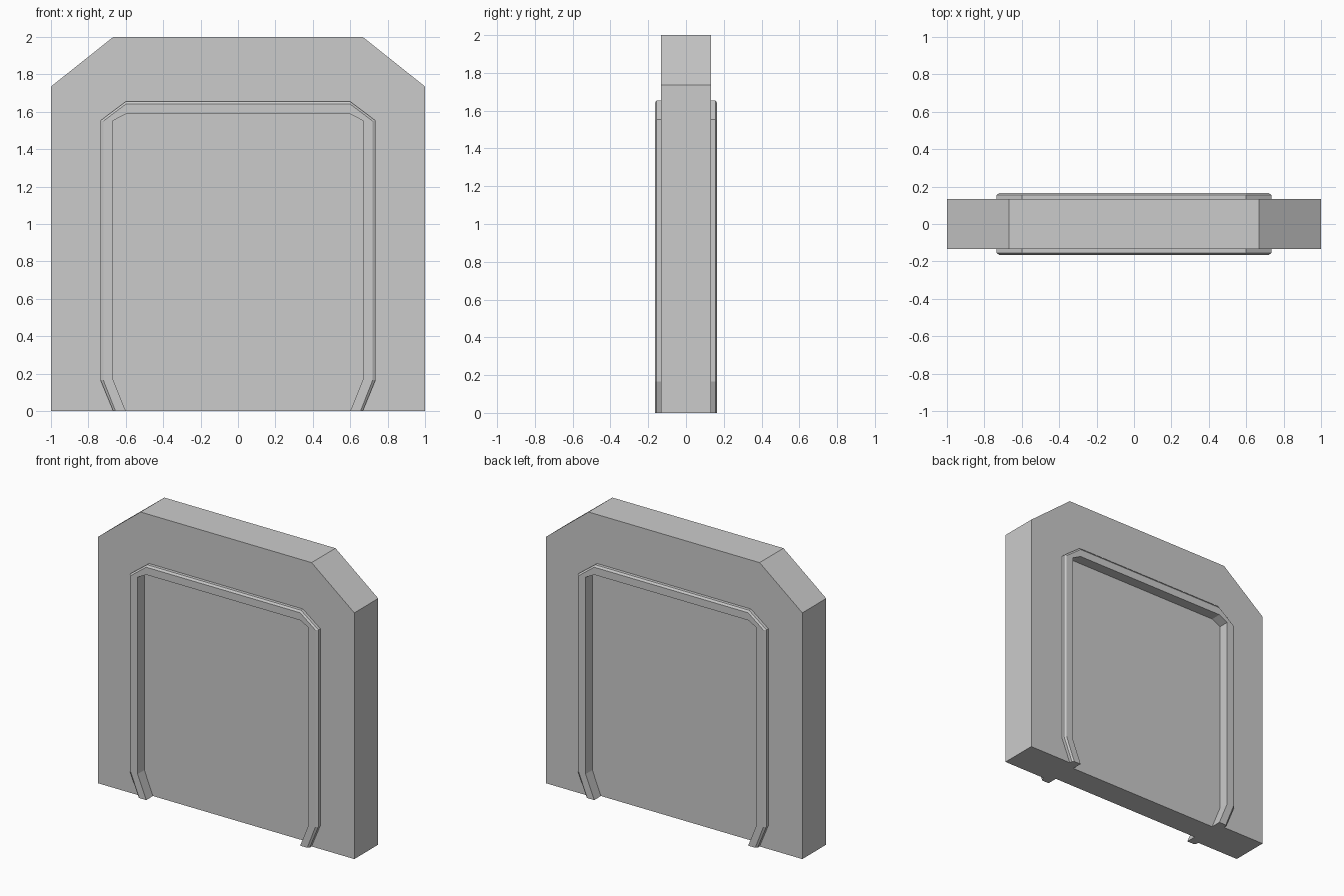
import bpy
import bmesh

if "Cube" in bpy.data.objects:
    bpy.data.objects.remove(bpy.data.objects["Cube"])

# Half outlines (x, z), from the floor up to the top centre; mirrored below
SLAB = [(1.0, 0), (1.0, 0.165), (1.0, 1.735), (0.667, 2.0)]
TRIM_OUTER = [(0.667, 0), (0.735, 0.165), (0.735, 1.553), (0.6, 1.655)]
TRIM_BEVEL = [(0.655, 0), (0.72, 0.165), (0.72, 1.55), (0.6, 1.641)]
TRIM_INNER = [(0.6, 0), (0.667, 0.165), (0.667, 1.553), (0.6, 1.588)]

# Section from slab edge, over the raised trim, down to the recessed panel
SECTION = [(SLAB, 0.133), (TRIM_OUTER, 0.133), (TRIM_OUTER, 0.155),
           (TRIM_BEVEL, 0.165), (TRIM_INNER, 0.165), (TRIM_INNER, 0.09)]


def arch_loop(bm, half, y):
    """Full arch outline at depth y, from right foot to left foot."""
    pts = half + [(-x, z) for x, z in reversed(half)]
    return [bm.verts.new((x, y, z)) for x, z in pts]


bm = bmesh.new()
# Loops run from the back panel, round the slab edge, to the front panel
loops = [arch_loop(bm, h, y) for h, y in reversed(SECTION)]
loops += [arch_loop(bm, h, -y) for h, y in SECTION]

# Slab faces, trim and edge walls
for a, b in zip(loops, loops[1:]):
    for i in range(len(a) - 1):
        bm.faces.new((a[i], a[i + 1], b[i + 1], b[i]))

# Recessed panels, then the underside
bm.faces.new(loops[0])
bm.faces.new(loops[-1])
bm.faces.new([l[0] for l in loops] + [l[-1] for l in reversed(loops)])

bmesh.ops.recalc_face_normals(bm, faces=bm.faces)
mesh = bpy.data.meshes.new("door_slab")
bm.to_mesh(mesh)
bm.free()
bpy.context.collection.objects.link(bpy.data.objects.new("door_slab", mesh))
